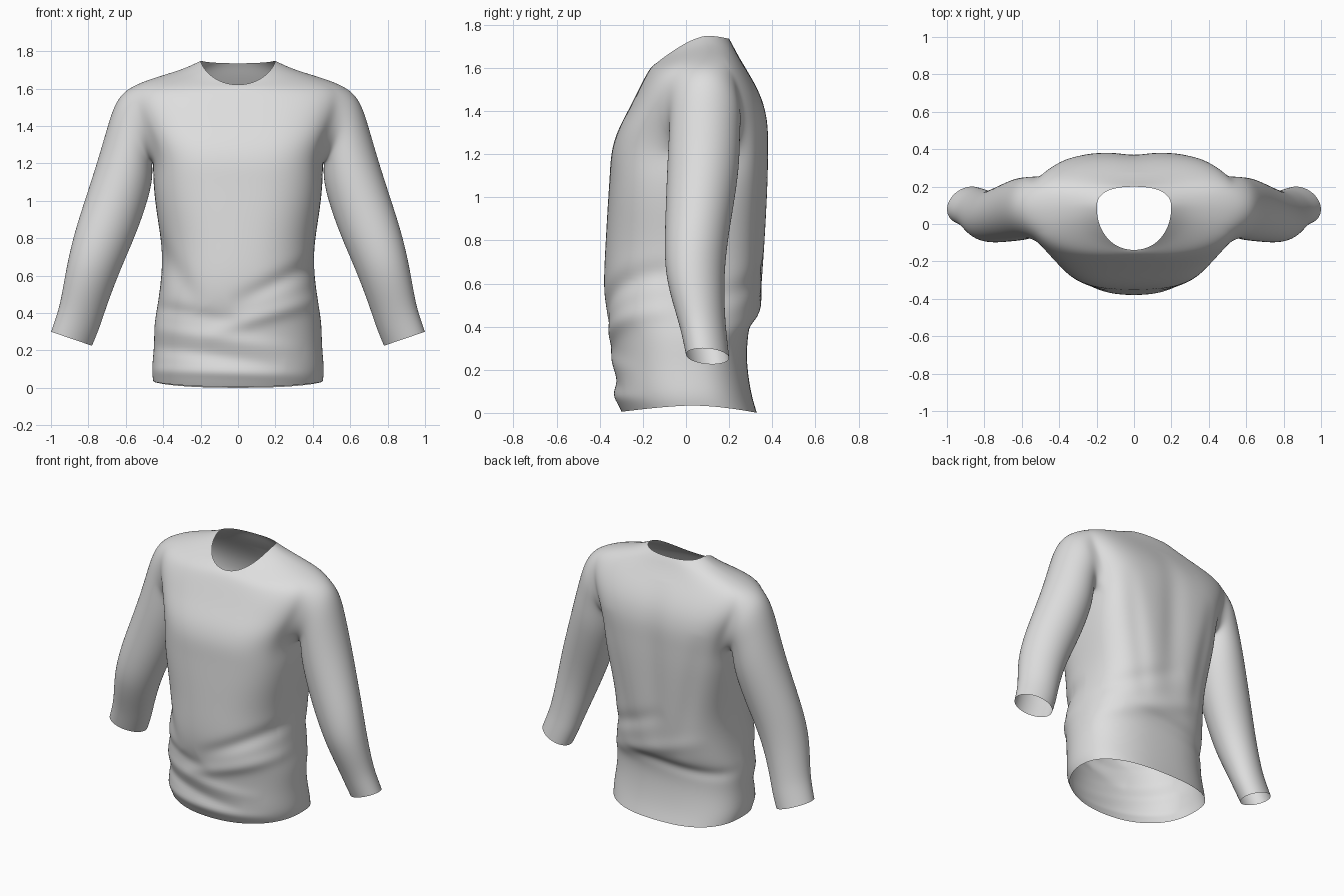
import bpy, bmesh, math
from mathutils import Vector

cube = bpy.data.objects.get("Cube")
if cube:
    bpy.data.objects.remove(cube)

cloth = bpy.data.materials.new("grey cloth")
cloth.use_nodes = True
GREY = (0.73, 0.73, 0.73, 1)
cloth.diffuse_color = GREY
cloth.node_tree.nodes["Principled BSDF"].inputs["Base Color"].default_value = GREY

N = 32          # columns round the body
HALF = N // 2
ARM = 2         # armhole reaches this many columns either way

# Body rings: half width, front y, side y, back y, front z, side z, back z, roundness
BODY = [
    (.455, -.30, .03, .33, .005, .035, 0, .94),
    (.465, -.335, .02, .305, .07, .09, .08, .94),
    (.45, -.335, 0, .285, .22, .22, .2, .94),
    (.45, -.345, 0, .28, .36, .35, .34, .92),
    (.43, -.375, 0, .325, .47, .45, .43, .88),
    (.41, -.385, 0, .355, .6, .6, .56, .86),
    (.405, -.375, .01, .37, .78, .75, .75, .82),
    (.44, -.365, .02, .38, .96, .95, .95, .76),
    (.455, -.355, .05, .385, 1.1, 1.1, 1.1, .7),
    (.455, -.35, .08, .385, 1.21, 1.21, 1.22, .66),
    (.48, -.32, .08, .385, 1.31, 1.32, 1.34, .64),
    (.53, -.265, .09, .36, 1.41, 1.43, 1.45, .66),
    (.565, -.22, .09, .315, 1.5, 1.54, 1.54, .7),
    (.55, -.185, .09, .27, 1.57, 1.625, 1.61, .78),
    (.41, -.165, .09, .235, 1.6, 1.67, 1.67, .86),
    (.29, -.15, .09, .215, 1.615, 1.705, 1.71, .92),
    (.2, -.14, .09, .2, 1.62, 1.75, 1.735, .95),
]
ROW_LOW, ROW_HIGH = 9, 13

# Sleeve rings: outer x, outer z, inner x, inner z, centre y, half depth, twist
SLEEVE = [
    (.645, 1.56, .46, 1.2, .09, .165, 0),
    (.695, 1.41, .455, 1.14, .085, .165, 0),
    (.745, 1.23, .47, 1.04, .08, .168, 0),
    (.82, 1.0, .53, .86, .06, .155, .005),
    (.875, .83, .585, .73, .045, .145, .01),
    (.915, .66, .65, .58, .04, .135, .015),
    (.945, .48, .715, .4, .07, .11, .02),
    (.965, .4, .74, .32, .085, .103, .022),
    (1.0, .3, .78, .225, .1, .098, .022),
]

# Folds: x and z of both ends, face (front -1, back 1), height, spread
FOLDS = [
    (-.2, .28, .5, .5, -1, .014, .045),
    (-.05, .44, .55, .72, -1, -.018, .05),
    (-.55, .33, .35, .2, -1, .01, .04),
    (-.55, .23, .25, .12, -1, -.012, .04),
    (-.6, .1, .4, .07, -1, .008, .03),
    (-.55, .45, .05, .34, -1, -.008, .04),
    (-.5, .85, -.2, .42, -1, -.012, .06),
    (-.6, .33, .3, .42, 1, -.012, .04),
    (-.35, .6, .55, .32, 1, .01, .05),
    (-.1, .75, .55, .48, 1, -.01, .05),
    (0, 1.6, 0, .5, 1, -.016, .09),
    (-.34, 1.35, -.18, .45, 1, -.01, .06),
    (.34, 1.35, .18, .45, 1, -.01, .06),
]


def body_point(ring, column):
    w, yf, ym, yb, zf, zs, zb, roundness = ring
    a = 2 * math.pi * column / N
    c, s = math.cos(a), math.sin(a)
    back = s > 0
    y_end, z_end = (yb, zb) if back else (yf, zf)
    power = roundness * .86 if back else roundness
    x = math.copysign(w * abs(c) ** power, c)
    y = ym + (y_end - ym) * abs(s) ** power
    return (x, y, zs + (z_end - zs) * abs(s) ** 1.35)


def join_rings(bm, lower, upper, skip=()):
    for i in range(len(lower)):
        if i not in skip:
            k = (i + 1) % len(lower)
            bm.faces.new((lower[i], lower[k], upper[k], upper[i]))


bm = bmesh.new()

# Body with an opening left on each side for the arms
rows = [[bm.verts.new(body_point(r, j)) for j in range(N)] for r in BODY]
opening = {j % N for j in range(-ARM, ARM)} | {HALF + j for j in range(-ARM, ARM)}
for i in range(len(rows) - 1):
    join_rings(bm, rows[i], rows[i + 1], opening if ROW_LOW <= i < ROW_HIGH else ())

# Sleeves continue from the rim of each armhole
rim = [(ROW_HIGH, j) for j in range(ARM)]
rim += [(i, ARM) for i in range(ROW_HIGH, ROW_LOW, -1)]
rim += [(ROW_LOW, j) for j in range(ARM, -ARM, -1)]
rim += [(i, -ARM) for i in range(ROW_LOW, ROW_HIGH)]
rim += [(ROW_HIGH, j) for j in range(-ARM, 0)]
for side in (1, -1):
    last = [rows[i][(j if side > 0 else HALF - j) % N] for i, j in rim]
    for ox, oz, ix, iz, yc, depth, twist in SLEEVE:
        ring = []
        for k in range(len(rim)):
            a = 2 * math.pi * k / len(rim)
            c, s = math.cos(a) * 1.02, math.sin(a) * 1.02
            x = (ox + ix) / 2 + (ox - ix) / 2 * c
            z = (oz + iz) / 2 + (oz - iz) / 2 * c
            ring.append(bm.verts.new((side * x, yc + depth * s - twist * c, z)))
        join_rings(bm, last, ring)
        last = ring

# Ease the cloth where the sleeves meet the body
seam = {rows[i][(j if side > 0 else HALF - j) % N] for i, j in rim for side in (1, -1)}
for _ in range(2):
    bmesh.ops.smooth_vert(bm, verts=list(seam), factor=.4, use_axis_y=True)

bmesh.ops.recalc_face_normals(bm, faces=bm.faces)
mesh = bpy.data.meshes.new("sweater")
bm.to_mesh(mesh)
bm.free()
mesh.materials.append(cloth)
sweater = bpy.data.objects.new("sweater", mesh)
bpy.context.collection.objects.link(sweater)
bpy.context.view_layer.objects.active = sweater
sweater.select_set(True)
smooth = sweater.modifiers.new("smooth cloth", "SUBSURF")
smooth.levels = smooth.render_levels = 3
bpy.ops.object.modifier_apply(modifier=smooth.name)


# Press the folds into the body cloth, fading out at their ends
def fold_height(p):
    total = 0
    for x0, z0, x1, z1, face, height, spread in FOLDS:
        depth = (p.y - .02) * face
        if depth <= 0:
            continue
        start, run = Vector((x0, z0)), Vector((x1 - x0, z1 - z0))
        spot = Vector((p.x, p.z))
        t = min(1, max(0, (spot - start).dot(run) / run.length_squared))
        gap = (spot - start - run * t).length
        total += height * min(1, depth / .15) * 4 * t * (1 - t) * math.exp(-(gap / spread) ** 2)
    return total


moves = []
for v in sweater.data.vertices:
    on_body = abs(v.co.x) < .46
    moves.append(v.normal * fold_height(v.co) if on_body else Vector())
for v, move in zip(sweater.data.vertices, moves):
    v.co += move
    v.co.z = max(0, v.co.z)

bpy.ops.object.shade_smooth()
